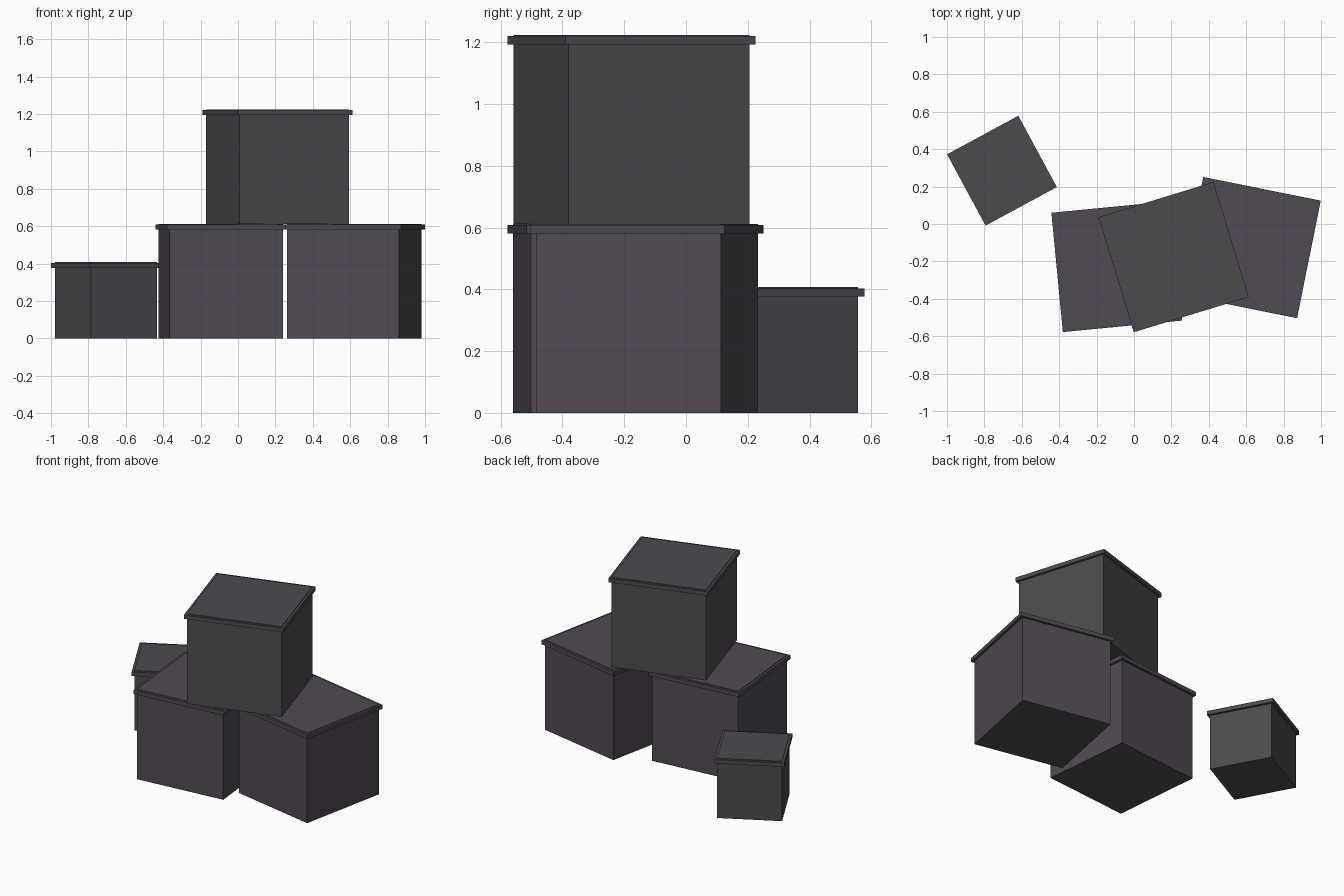
import bpy
import bmesh
from math import radians
from mathutils import Matrix

if "Cube" in bpy.data.objects:
    bpy.data.objects.remove(bpy.data.objects["Cube"], do_unlink=True)


def make_material(name, color):
    mat = bpy.data.materials.new(name)
    mat.use_nodes = True
    mat.diffuse_color = (*color, 1)
    mat.node_tree.nodes["Principled BSDF"].inputs["Base Color"].default_value = (*color, 1)
    return mat


charcoal = make_material("charcoal", (0.075, 0.068, 0.078))
plum_grey = make_material("plum grey", (0.082, 0.068, 0.088))


def box(name, center, angle, side, bottom, top, mat):
    """Square box standing between two heights, turned about z."""
    bm = bmesh.new()
    bmesh.ops.create_cube(bm, size=1)
    bmesh.ops.transform(bm, verts=bm.verts, matrix=Matrix.Diagonal((side, side, top - bottom, 1)))
    mesh = bpy.data.meshes.new(name)
    bm.to_mesh(mesh)
    bm.free()
    mesh.materials.append(mat)
    obj = bpy.data.objects.new(name, mesh)
    obj.location = (*center, (bottom + top) / 2)
    obj.rotation_euler.z = radians(angle)
    bpy.context.collection.objects.link(obj)


def crate(name, center, angle, side, bottom, height, mat):
    """Crate body with an overhanging lid band just below its top face."""
    top = bottom + height
    box(name + "_body", center, angle, side, bottom, top, mat)
    box(name + "_lid", center, angle, side + 0.031, top - 0.031, top - 0.004, charcoal)


# Two large crates on the ground, one stacked across them, a small one behind
crate("right_crate", (-0.092, -0.228), 5.5, 0.61, 0, 0.612, plum_grey)
crate("left_crate", (0.621, -0.126), -11.4, 0.61, 0, 0.612, plum_grey)
crate("top_crate", (0.212, -0.177), 17, 0.612, 0.612, 0.612, charcoal)
crate("small_crate", (-0.706, 0.285), 28.4, 0.402, 0, 0.407, charcoal)
